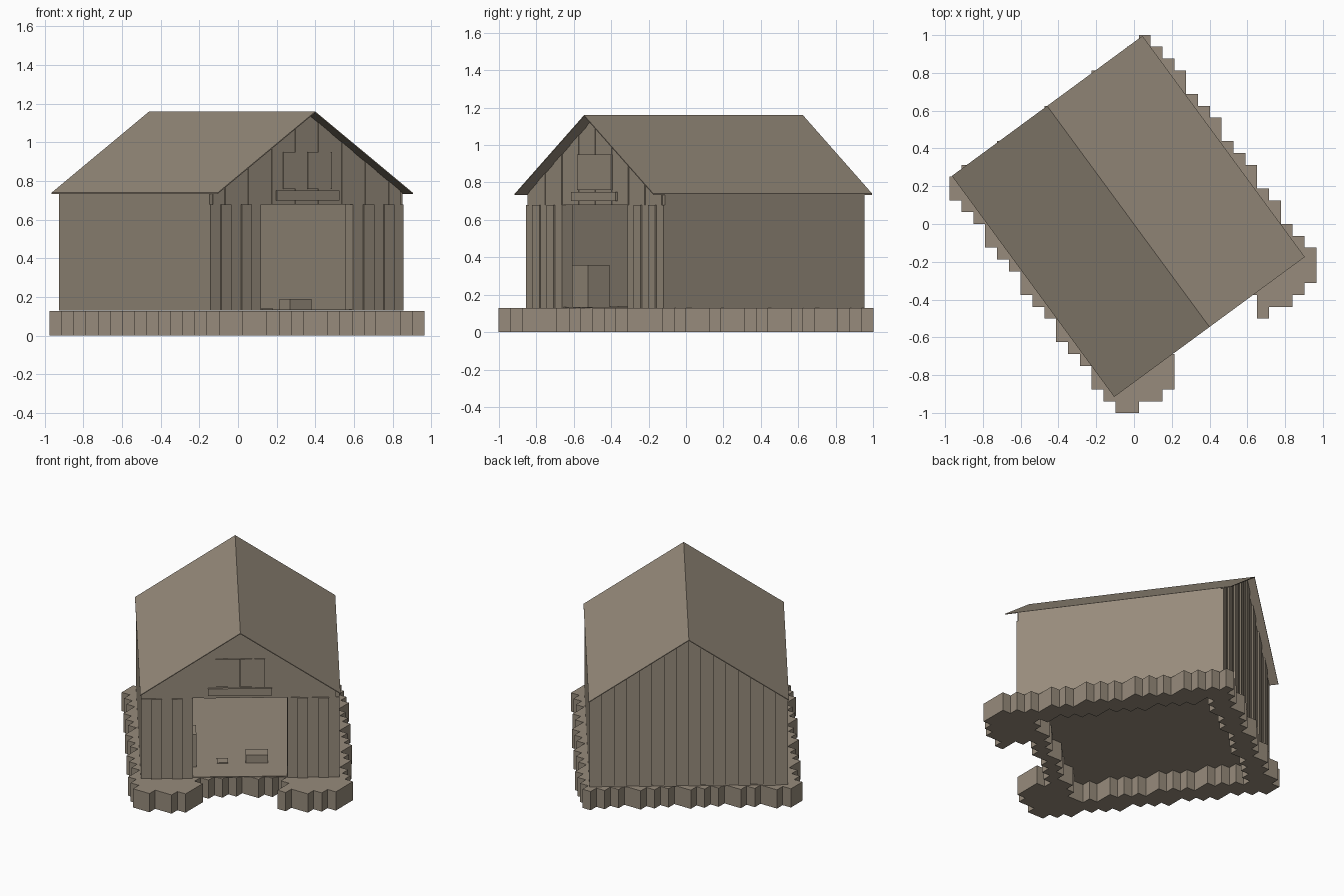
import bpy, bmesh, math
from mathutils import Matrix

cube = bpy.data.objects.get("Cube")
if cube:
    bpy.data.objects.remove(cube, do_unlink=True)

# One weathered timber colour throughout
timber = bpy.data.materials.new("weathered_timber")
timber.use_nodes = True
colour = (0.31, 0.26, 0.20, 1)
timber.diffuse_color = colour
bsdf = timber.node_tree.nodes["Principled BSDF"]
bsdf.inputs["Base Color"].default_value = colour
bsdf.inputs["Roughness"].default_value = 0.9

# The barn stands turned on its plot
PLACE = Matrix.Translation((-0.03, 0.04, 0)) @ Matrix.Rotation(math.radians(36.3), 4, "Z")
FLOOR, EAVE, RIDGE, DOOR_TOP = 0.13, 0.74, 1.16, 0.68
HALF_W, ROOF_W, ROOF_L = 0.62, 0.626, 0.726
DOOR = 0.295


def finish(name, bm, matrix=PLACE):
    bmesh.ops.recalc_face_normals(bm, faces=bm.faces)
    mesh = bpy.data.meshes.new(name)
    bm.to_mesh(mesh)
    bm.free()
    mesh.materials.append(timber)
    ob = bpy.data.objects.new(name, mesh)
    ob.matrix_world = matrix
    bpy.context.collection.objects.link(ob)
    return ob


def add_prism(bm, profile, y0, y1):
    """Extrude an x-z profile from y0 to y1."""
    face = bm.faces.new([bm.verts.new((x, y0, z)) for x, z in profile])
    out = bmesh.ops.extrude_face_region(bm, geom=[face])
    moved = [v for v in out["geom"] if isinstance(v, bmesh.types.BMVert)]
    bmesh.ops.translate(bm, verts=moved, vec=(0, y1 - y0, 0))


def prism(name, profile, y0, y1):
    bm = bmesh.new()
    add_prism(bm, profile, y0, y1)
    return finish(name, bm)


def rect(x0, x1, z0, z1):
    return [(x0, z0), (x1, z0), (x1, z1), (x0, z1)]


def roof_z(x):
    return RIDGE - 0.008 - (RIDGE - EAVE) * abs(x) / ROOF_W


def planks(name, x0, x1, count, z0, top, face, out):
    """Upright boards, every other one standing slightly prouder."""
    bm = bmesh.new()
    step = (x1 - x0) / count
    for i in range(count):
        a, b = x0 + i * step, x0 + (i + 1) * step
        za, zb = (top, top) if top else (roof_z(a), roof_z(b))
        depth = 0.018 if i % 2 else 0.009
        add_prism(bm, [(a, z0), (b, z0), (b, zb), (a, za)], face, face + out * depth)
    return finish(name, bm)


# Floor and side walls
prism("floor", rect(-HALF_W, HALF_W, FLOOR, FLOOR + 0.005), -0.645, 0.67)
for side, name in ((-1, "right_wall"), (1, "left_wall")):
    prism(name, rect(side * HALF_W, side * (HALF_W - 0.05), FLOOR, EAVE), -0.586, 0.609)

# Front wall with doorway, and closed back wall
top = [(HALF_W, EAVE), (0, RIDGE - 0.006), (-HALF_W, EAVE)]
prism("front_wall", [(-HALF_W, FLOOR), (-DOOR, FLOOR), (-DOOR, DOOR_TOP),
                     (DOOR, DOOR_TOP), (DOOR, FLOOR), (HALF_W, FLOOR)] + top, -0.645, -0.586)
prism("back_wall", [(-HALF_W, FLOOR), (HALF_W, FLOOR)] + top, 0.609, 0.66)

# Boarding
planks("front_boards_right", -HALF_W, -DOOR, 5, FLOOR, DOOR_TOP, -0.645, -1)
planks("front_boards_left", DOOR, HALF_W, 5, FLOOR, DOOR_TOP, -0.645, -1)
planks("gable_boards", -0.6, 0.6, 16, DOOR_TOP, None, -0.645, -0.5)
planks("back_boards", -HALF_W, HALF_W, 16, FLOOR, None, 0.66, 1)

# Loft hatch and its sill
for side, name in ((-1, "hatch_right"), (1, "hatch_left")):
    prism(name, rect(side * 0.002, side * 0.155, 0.76, 0.95), -0.66, -0.645)
prism("hatch_sill", rect(-0.2, 0.2, 0.70, 0.75), -0.665, -0.645)

# Thin gabled roof
t = 0.006
prism("roof", [(-ROOF_W, EAVE), (0, RIDGE), (ROOF_W, EAVE),
               (ROOF_W, EAVE - t), (0, RIDGE - t), (-ROOF_W, EAVE - t)], -ROOF_L, ROOF_L)

# Things stored inside
prism("storage_box", rect(-0.41, -0.27, FLOOR, 0.36), -0.5, -0.36)
prism("low_crate", rect(0.04, 0.18, FLOOR, 0.19), -0.45, -0.36)
prism("loose_board", rect(-0.14, -0.07, FLOOR, 0.14), -0.45, -0.38)


# Stepped stone footing laid on a square grid
def is_footing(x, y):
    side, far = abs(x), abs(y)
    if side > 0.668 or y > 0.70 or y < -0.86:
        return False
    if y < -0.55:
        return side > 0.27 or y > -0.64
    return side > 0.52 or y > 0.57


CELL = 0.0626
SHIFT = 0.026
inverse = PLACE.inverted()
cells = set()
for i in range(-16, 16):
    for j in range(-16, 16):
        p = inverse @ Matrix.Translation(((i + 0.5) * CELL + SHIFT, (j + 0.5) * CELL, 0)).translation
        if is_footing(p.x, p.y):
            cells.add((i, j))

bm = bmesh.new()
for i, j in cells:
    corners = [(i, j), (i + 1, j), (i + 1, j + 1), (i, j + 1)]
    low, high = [[bm.verts.new((a * CELL + SHIFT, b * CELL, z)) for a, b in corners]
                 for z in (0, FLOOR - 0.001)]
    bm.faces.new(low[::-1])
    bm.faces.new(high)
    for k, (di, dj) in enumerate(((0, -1), (1, 0), (0, 1), (-1, 0))):
        if (i + di, j + dj) not in cells:
            n = (k + 1) % 4
            bm.faces.new((low[k], low[n], high[n], high[k]))
bmesh.ops.remove_doubles(bm, verts=bm.verts, dist=0.0005)
finish("stone_footing", bm, Matrix.Identity(4))
